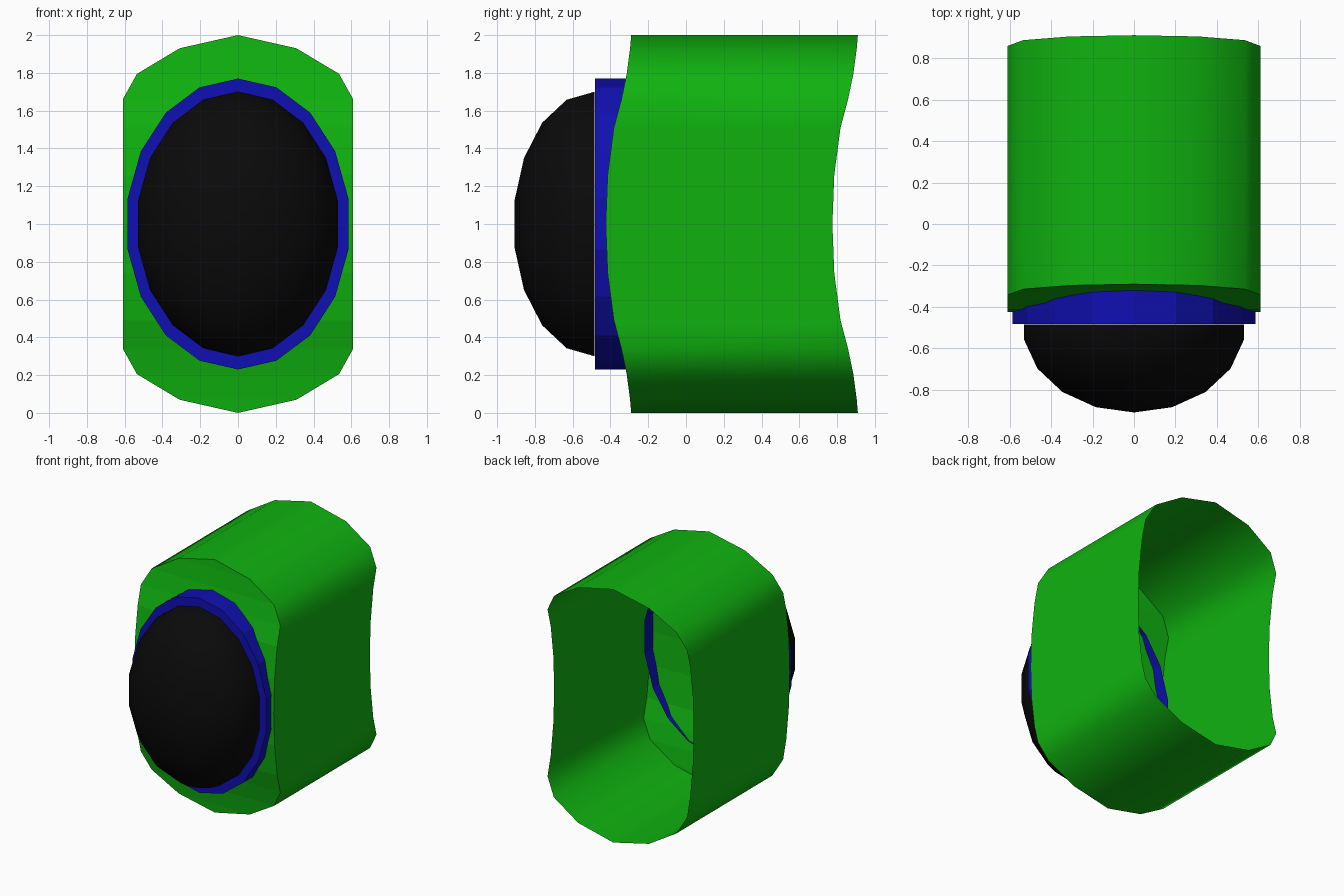
import bpy, math

if "Cube" in bpy.data.objects:
    bpy.data.objects.remove(bpy.data.objects["Cube"])


def build(name, verts, faces, color, smooth=None):
    me = bpy.data.meshes.new(name)
    me.from_pydata(verts, [], faces)
    ob = bpy.data.objects.new(name, me)
    bpy.context.collection.objects.link(ob)
    mat = bpy.data.materials.new(name + "_colour")
    mat.diffuse_color = (*color, 1)
    mat.use_nodes = True
    mat.node_tree.nodes["Principled BSDF"].inputs["Base Color"].default_value = mat.diffuse_color
    me.materials.append(mat)
    bpy.ops.object.select_all(action='DESELECT')
    ob.select_set(True)
    bpy.context.view_layer.objects.active = ob
    if smooth:
        bpy.ops.object.shade_smooth_by_angle(angle=math.radians(smooth))
    return ob


# Housing: half profile as (height from middle, half width, front y)
half = [(0, .61, -.425), (.26, .61, -.415), (.51, .61, -.382), (.66, .61, -.342),
        (.795, .535, -.314), (.93, .31, -.296), (1, 0, -.29)]
rows = [(1 - h, w, y) for h, w, y in reversed(half)] + [(1 + h, w, y) for h, w, y in half[1:]]
right = [(w, y, z) for z, w, y in rows]
left = [(-w, y, z) for z, w, y in reversed(rows[1:-1])]
front = right + left
n, m = len(front), len(right)
verts = front + [(x, y + 1.2, z) for x, y, z in front]
# outer wall, open at the back
faces = [(i, i + n, (i + 1) % n + n, (i + 1) % n) for i in range(n)]
# curved front plate in horizontal strips
for i in range(m - 1):
    strip = [i, i + 1, (n - i - 1) % n, (n - i) % n]
    faces.append(tuple(dict.fromkeys(strip)))
housing = build("housing", verts, faces, (.005, .45, .005), 40)
for p in housing.data.polygons[n:]:
    p.use_smooth = False

# Rim: 18-sided oval tube with a front lip, open at the back
N = 18


def oval(rx, rz, y):
    return [(rx * math.sin(math.tau * i / N), y, 1 + rz * math.cos(math.tau * i / N))
            for i in range(N)]


verts = oval(.53, .69, -.483) + oval(.594, .77, -.483) + oval(.594, .77, -.32)
faces = [(k + i, k + (i + 1) % N, k + N + (i + 1) % N, k + N + i)
         for k in (0, N) for i in range(N)]
build("rim", verts, faces, (.005, .005, .45))

# Lens: front half of a stretched sphere, poles at top and bottom
Y0 = -.485
az = [-90] + list(range(-80, 81, 20)) + [90]
c = len(az)
verts = [(0, Y0, 1.7), (0, Y0, .3)]
for t in range(20, 161, 20):
    s, z = math.sin(math.radians(t)), 1 + .7 * math.cos(math.radians(t))
    for a in az:
        x = math.sin(math.radians(max(-80, min(80, a))))
        verts.append((.546 * s * x, Y0 - .43 * s * math.cos(math.radians(a)), z))
faces = []
for j in range(c - 1):
    faces.append((0, 2 + j, 3 + j))
    for r in range(7):
        k = 2 + r * c + j
        faces.append((k, k + c, k + c + 1, k + 1))
    k = 2 + 7 * c + j
    faces.append((k, 1, k + 1))
build("lens", verts, faces, (.003, .003, .003), 40)
